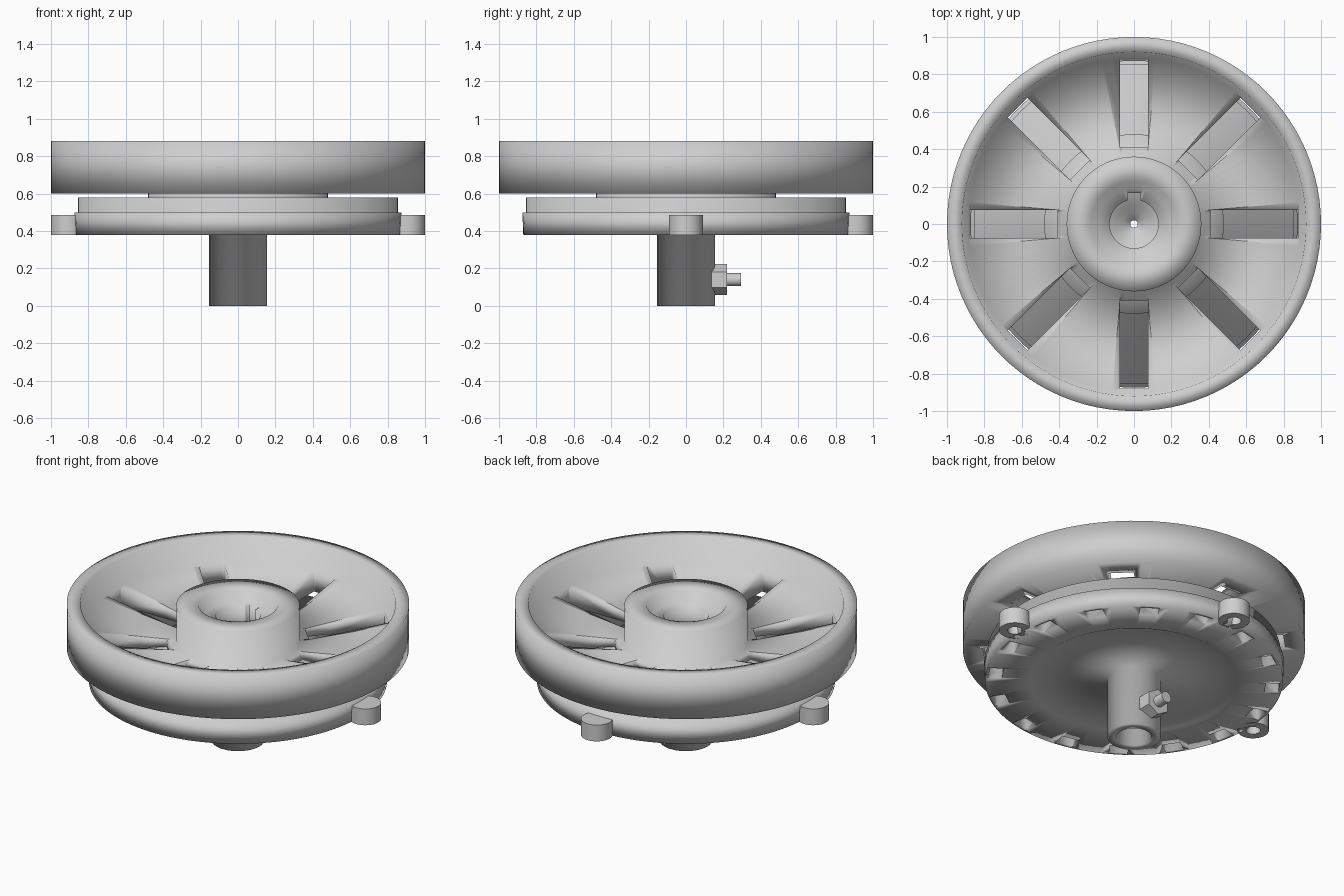
import bpy, bmesh, math
from mathutils import Matrix

if "Cube" in bpy.data.objects:
    bpy.data.objects.remove(bpy.data.objects["Cube"])

grey = bpy.data.materials.new("light grey metal")
grey.diffuse_color = (0.62, 0.62, 0.62, 1)
grey.use_nodes = True
grey.node_tree.nodes["Principled BSDF"].inputs["Base Color"].default_value = grey.diffuse_color


def make(name, bm):
    bmesh.ops.recalc_face_normals(bm, faces=bm.faces)
    me = bpy.data.meshes.new(name)
    bm.to_mesh(me)
    bm.free()
    me.materials.append(grey)
    ob = bpy.data.objects.new(name, me)
    bpy.context.collection.objects.link(ob)
    return ob


def lathe(name, profile, n=96):
    """Revolve a closed (radius, height) loop about z."""
    bm = bmesh.new()
    rings = []
    for i in range(n):
        a = 2 * math.pi * i / n
        rings.append([bm.verts.new((r * math.cos(a), r * math.sin(a), z)) for r, z in profile])
    m = len(profile)
    for i in range(n):
        p, q = rings[i], rings[(i + 1) % n]
        for j in range(m):
            k = (j + 1) % m
            bm.faces.new((p[j], q[j], q[k], p[k]))
    return make(name, bm)


def add_box(bm, lo, hi, angle=0):
    """Box between two corners, turned about the z axis."""
    size = [h - l for l, h in zip(lo, hi)]
    mid = [(h + l) / 2 for l, h in zip(lo, hi)]
    mat = Matrix.Rotation(angle, 4, 'Z') @ Matrix.Translation(mid) @ Matrix.Diagonal((*size, 1))
    bmesh.ops.create_cube(bm, size=1, matrix=mat)


def add_cyl(bm, r, depth, mat, n=32):
    bmesh.ops.create_cone(bm, cap_ends=True, segments=n, radius1=r, radius2=r, depth=depth, matrix=mat)


def cut(ob, cutter):
    cutter.hide_render = True
    cutter.hide_viewport = True
    mod = ob.modifiers.new("cut", 'BOOLEAN')
    mod.operation = 'DIFFERENCE'
    mod.solver = 'EXACT'
    mod.object = cutter


def smooth(ob, degrees):
    bpy.ops.object.select_all(action='DESELECT')
    ob.select_set(True)
    bpy.context.view_layer.objects.active = ob
    for mod in list(ob.modifiers):
        bpy.ops.object.modifier_apply(modifier=mod.name)
    bpy.ops.object.shade_smooth_by_angle(angle=math.radians(degrees))


# Dished upper wheel with raised hub and stepped bore
wheel = lathe("upper_wheel", [
    (0.13, 0.60), (1.0, 0.60), (1.0, 0.88), (0.92, 0.88), (0.89, 0.72), (0.36, 0.64),
    (0.36, 0.87), (0.23, 0.87), (0.19, 0.80), (0.13, 0.80)])

# Eight radial slots and the keyway in the hub
bm = bmesh.new()
for i in range(8):
    add_box(bm, (0.41, -0.075, 0.5), (0.88, 0.075, 0.80), i * math.pi / 4)
add_box(bm, (-0.035, 0.08, 0.5), (0.035, 0.165, 0.83))
cut(wheel, make("slot_cutter", bm))
smooth(wheel, 100)

# Lower disc, neck and hollow stem
base = lathe("lower_disc_and_stem", [
    (0.10, 0.0), (0.155, 0.0), (0.155, 0.385), (0.60, 0.385), (0.61, 0.38), (0.87, 0.38),
    (0.875, 0.50), (0.855, 0.50), (0.855, 0.58), (0.48, 0.58), (0.48, 0.60), (0.10, 0.60),
    (0.06, 0.50), (0.02, 0.50), (0.02, 0.30), (0.10, 0.30)])

# Sixteen pockets under the disc
bm = bmesh.new()
for i in range(16):
    add_box(bm, (0.77, -0.055, 0.3), (0.85, 0.055, 0.44), (i + 0.5) * math.pi / 8)
cut(base, make("pocket_cutter", bm))
smooth(base, 100)

# Three drilled lugs on the disc edge
for name, a in (("right_lug", 0), ("back_lug", 90), ("left_lug", 180)):
    a = math.radians(a)
    x, y = 0.908 * math.cos(a), 0.908 * math.sin(a)
    bm = bmesh.new()
    add_cyl(bm, 0.092, 0.105, Matrix.Translation((x, y, 0.4325)))
    lug = make(name, bm)
    bm = bmesh.new()
    add_cyl(bm, 0.042, 0.1, Matrix.Translation((x, y, 0.39)), 24)
    cut(lug, make(name + "_hole_cutter", bm))
    smooth(lug, 40)

# Hexagonal nut and pin on the back of the stem
along_y = Matrix.Rotation(math.pi / 2, 4, 'X')
bm = bmesh.new()
add_cyl(bm, 0.083, 0.09, Matrix.Translation((0, 0.175, 0.14)) @ along_y, 6)
smooth(make("stem_nut", bm), 30)
bm = bmesh.new()
add_cyl(bm, 0.035, 0.10, Matrix.Translation((0, 0.245, 0.14)) @ along_y, 24)
smooth(make("stem_pin", bm), 40)
